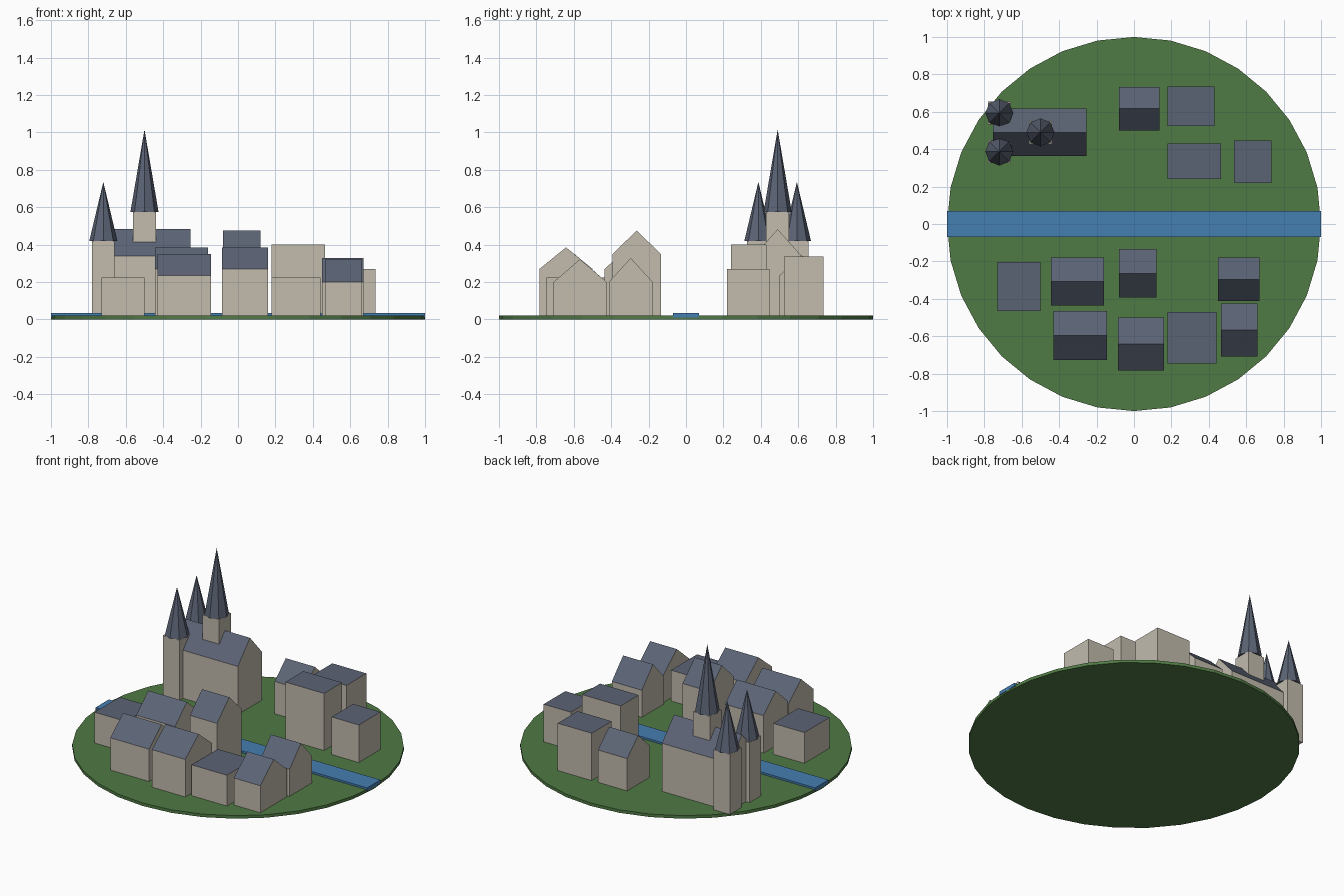
import bpy, bmesh, math

if "Cube" in bpy.data.objects:
    bpy.data.objects.remove(bpy.data.objects["Cube"])

GROUND_Z = 0.02


def material(name, rgb):
    m = bpy.data.materials.new(name)
    m.diffuse_color = (*rgb, 1)
    m.use_nodes = True
    m.node_tree.nodes["Principled BSDF"].inputs["Base Color"].default_value = m.diffuse_color
    return m


GRASS = material("grass green", (0.08, 0.195, 0.058))
WATER = material("river blue", (0.06, 0.21, 0.44))
STONE = material("pale stone", (0.54, 0.50, 0.42))
SLATE = material("slate roof", (0.105, 0.125, 0.175))


def finish(name, bm, *mats):
    bmesh.ops.recalc_face_normals(bm, faces=bm.faces)
    mesh = bpy.data.meshes.new(name)
    bm.to_mesh(mesh)
    bm.free()
    for m in mats:
        mesh.materials.append(m)
    obj = bpy.data.objects.new(name, mesh)
    bpy.context.collection.objects.link(obj)
    return obj


def building(name, x0, x1, y0, y1, eave, ridge=None, z0=GROUND_Z, mats=(STONE, SLATE)):
    """Extrude an end profile along x; upward faces get the second material."""
    profile = [(y0, z0), (y1, z0), (y1, eave), (y0, eave)]
    if ridge:
        profile.insert(3, ((y0 + y1) / 2, ridge))
    bm = bmesh.new()
    end = bm.faces.new([bm.verts.new((x0, y, z)) for y, z in profile])
    new = bmesh.ops.extrude_face_region(bm, geom=[end])["geom"]
    bmesh.ops.translate(bm, vec=(x1 - x0, 0, 0),
                        verts=[v for v in new if isinstance(v, bmesh.types.BMVert)])
    bmesh.ops.recalc_face_normals(bm, faces=bm.faces)
    for f in bm.faces:
        f.normal_update()
        if len(mats) > 1 and f.normal.z > 0.1:
            f.material_index = 1
    return finish(name, bm, *mats)


def cone(name, x, y, z0, z1, r0, r1, sides, mat):
    bm = bmesh.new()
    bmesh.ops.create_cone(bm, cap_ends=True, segments=sides, radius1=r0, radius2=r1, depth=z1 - z0)
    bmesh.ops.translate(bm, vec=(x, y, (z0 + z1) / 2), verts=bm.verts)
    return finish(name, bm, mat)


def tower(name, x, y, z0, top, tip, half=0.061):
    """Square shaft with an eight-sided spire."""
    building(name + "_shaft", x - half, x + half, y - half, y + half, top, z0=z0, mats=(STONE,))
    cone(name + "_spire", x, y, top, tip, 0.075, 0, 8, SLATE)


# Round base and river
cone("ground", 0, 0, 0, GROUND_Z, 1, 1, 32, GRASS)
building("river", -1, 1, -0.07, 0.07, 0.033, z0=0.01, mats=(WATER,))

# Church: nave, two west towers, crossing tower
building("church_nave", -0.755, -0.255, 0.363, 0.617, 0.34, 0.482)
for side, y in (("south", 0.387), ("north", 0.593)):
    tower(side + "_tower", -0.72, y, GROUND_Z, 0.42, 0.735)
tower("crossing_tower", -0.5, 0.49, 0.34, 0.575, 1.015)

# Houses: x0, x1, y0, y1, eave height, ridge height (None = flat roof)
houses = [
    (-0.08, 0.135, 0.50, 0.733, 0.235, 0.345),
    (0.18, 0.43, 0.525, 0.735, 0.335, None),
    (0.18, 0.465, 0.24, 0.43, 0.40, None),
    (0.535, 0.735, 0.22, 0.447, 0.27, None),
    (-0.73, -0.50, -0.465, -0.202, 0.225, None),
    (-0.445, -0.16, -0.435, -0.18, 0.27, 0.385),
    (-0.43, -0.145, -0.727, -0.465, 0.235, 0.35),
    (-0.08, 0.12, -0.392, -0.135, 0.35, 0.475),
    (-0.085, 0.16, -0.783, -0.50, 0.27, 0.385),
    (0.18, 0.44, -0.745, -0.47, 0.225, None),
    (0.45, 0.67, -0.413, -0.178, 0.20, 0.328),
    (0.465, 0.66, -0.708, -0.425, 0.20, 0.322),
]
for i, h in enumerate(houses, 1):
    building(f"house_{i}", *h)
